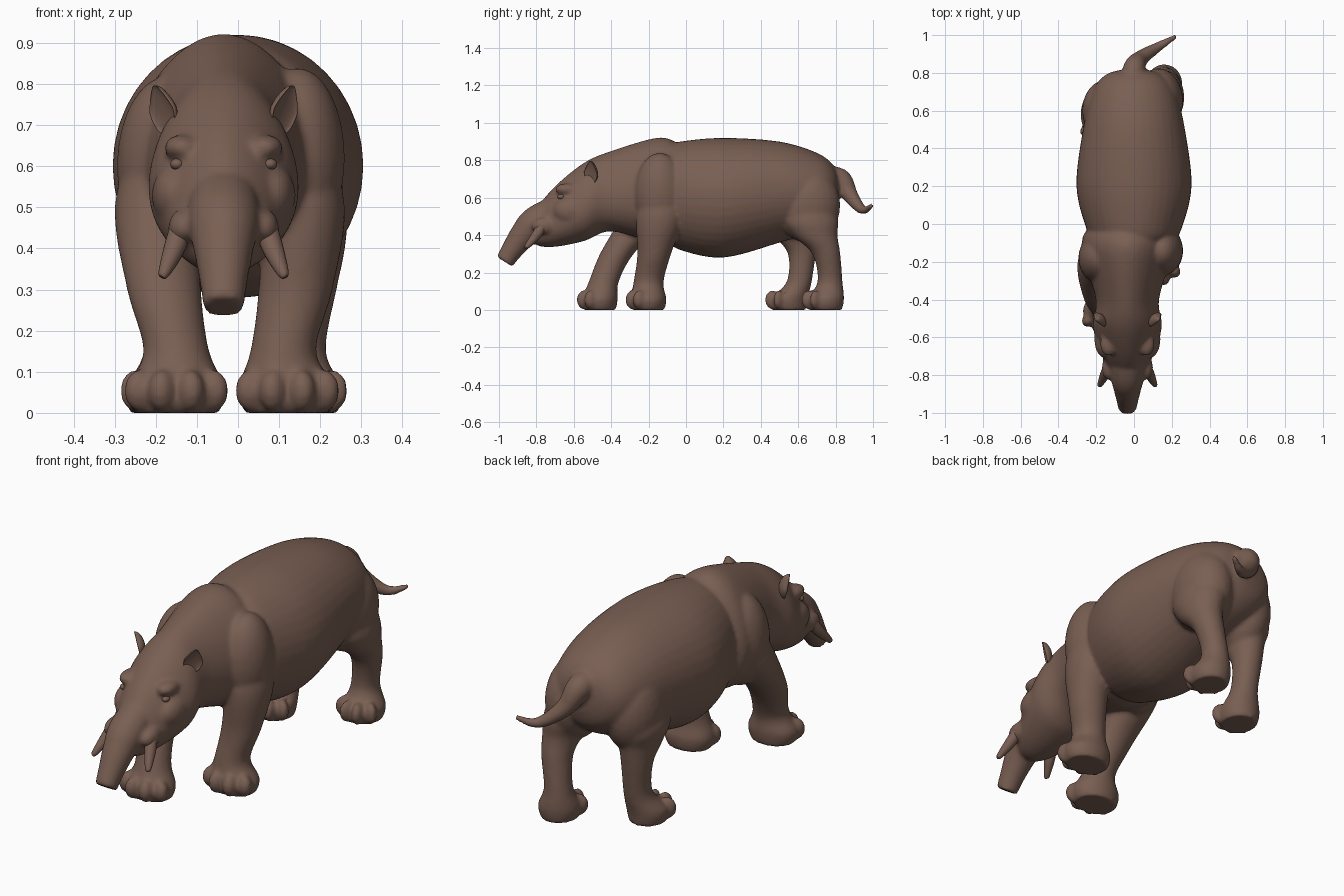
import bpy
import bmesh
import math
from mathutils import Vector, Matrix

default_cube = bpy.data.objects.get("Cube")
if default_cube:
    bpy.data.objects.remove(default_cube, do_unlink=True)

HEAD_X = -.035  # the head sits slightly off the body's centre line
SIDES = {"left": 1, "right": -1}

hide = bpy.data.materials.new("brown hide")
hide.use_nodes = True
hide.diffuse_color = (.19, .113, .085, 1)
shader = hide.node_tree.nodes["Principled BSDF"]
shader.inputs["Base Color"].default_value = hide.diffuse_color
shader.inputs["Roughness"].default_value = .8


def smooth_path(points, steps):
    """Catmull-Rom interpolation of points that also carry radii."""
    knots = [Vector(point) for point in points]
    knots = [knots[0], *knots, knots[-1]]
    path = []
    for before, start, end, after in zip(knots, knots[1:], knots[2:], knots[3:]):
        leave, arrive = (end - before) / 2, (after - start) / 2
        for step in range(steps):
            t = step / steps
            ease = t * t * (3 - 2 * t)
            path.append(start.lerp(end, ease)
                        + leave * t * (1 - t) ** 2
                        - arrive * t * t * (1 - t))
    return path + [knots[-1]]


def tube(bm, points, axis=None, sides=32, steps=6, taper=0):
    """Loft rings (x, y, z, sideways radius, other radius), tapered to one edge."""
    path = smooth_path(points, steps)
    rings = []
    for i, point in enumerate(path):
        before, after = path[max(i - 1, 0)], path[min(i + 1, len(path) - 1)]
        tangent = Vector(axis) if axis else (after - before).to_3d().normalized()
        across = Vector((1, 0, 0))
        across = (across - tangent * across.dot(tangent)).normalized()
        up = tangent.cross(across)
        centre = point.to_3d()
        ring = []
        for k in range(sides):
            angle = math.tau * k / sides
            wide = point[3] * (1 + taper * math.sin(angle))
            offset = (across * wide * math.cos(angle)
                      + up * point[4] * math.sin(angle))
            ring.append(bm.verts.new(centre + offset))
        rings.append(ring)
    for ring, following in zip(rings, rings[1:]):
        for k in range(sides):
            bm.faces.new((ring[k - 1], ring[k], following[k], following[k - 1]))
    bm.faces.new(rings[0])
    bm.faces.new(rings[-1])


def blob(bm, centre, radii, turn=0):
    """Add an ellipsoid turned about the vertical."""
    matrix = (Matrix.Translation(centre)
              @ Matrix.Rotation(turn, 4, 'Z')
              @ Matrix.Diagonal((*radii, 1)))
    return bmesh.ops.create_uvsphere(
        bm, u_segments=24, v_segments=16, radius=1, matrix=matrix)["verts"]


def barrel(bm, x, sections, taper=0):
    """Loft upright sections given as (y, top, bottom, half width)."""
    tube(bm, [(x, y, (top + low) / 2, wide, (top - low) / 2)
              for y, top, low, wide in sections],
         axis=(0, 1, 0), sides=40, taper=taper)


def leg(bm, shape, path):
    """Sweep a leg shape (z, width, length) along its (x, y) path to a toed foot."""
    rings = [(x, y, z, wide, long)
             for (x, y), (z, wide, long) in zip(path, shape)]
    x, y, z, wide, long = rings[-1]
    rings.append((x, y, 0, wide * .88, long * .9))
    tube(bm, rings, axis=(0, 0, 1))
    for toe in range(4):
        angle = math.radians(38 * (toe - 1.5))
        centre = (x + math.sin(angle) * wide * .87,
                  y - math.cos(angle) * long * .93, .054)
        blob(bm, centre, (wide * .28, .042, .052), angle)


def finish(name, bm):
    """Turn the bmesh into a smooth brown object."""
    bmesh.ops.recalc_face_normals(bm, faces=bm.faces)
    for face in bm.faces:
        face.smooth = True
    mesh = bpy.data.meshes.new(name)
    bm.to_mesh(mesh)
    bm.free()
    mesh.materials.append(hide)
    obj = bpy.data.objects.new(name, mesh)
    bpy.context.collection.objects.link(obj)
    return obj


# Barrel of the torso, from behind the shoulders to the rump
body = bmesh.new()
barrel(body, 0, [
    (-.1, .87, .37, .2), (-.03, .9, .32, .25), (.2, .92, .28, .305),
    (.5, .9, .36, .27), (.7, .84, .43, .22), (.79, .77, .5, .15),
    (.82, .68, .58, .05)])

# Shoulders, neck and head, narrower above than below
barrel(body, HEAD_X, [
    (-.02, .85, .42, .18), (-.06, .9, .37, .23), (-.16, .92, .36, .23),
    (-.4, .85, .42, .165), (-.54, .79, .37, .18), (-.68, .68, .34, .14),
    (-.78, .57, .34, .09), (-.85, .46, .38, .04)], taper=.18)

# Short drooping trunk
tube(body, [(HEAD_X, y, z, radius, radius) for y, z, radius in (
    (-.6, .57, .08), (-.79, .475, .088), (-.87, .4, .073),
    (-.93, .32, .058), (-.97, .258, .05))])

# Brows, cheeks and lips
for side in SIDES.values():
    for out, y, z, radii in (
            (.1, -.635, .645, (.045, .065, .032)),
            (.12, -.61, .53, (.055, .1, .075)),
            (.1, -.76, .45, (.035, .065, .045))):
        blob(body, (HEAD_X + side * out, y, z), radii)

# Shoulder and thigh muscles
for centre, radii in (
        ((.145, -.14, .62), (.115, .135, .22)),
        ((-.17, -.18, .6), (.125, .14, .22)),
        ((.13, .65, .56), (.13, .175, .2)),
        ((-.145, .6, .55), (.13, .165, .2))):
    blob(body, centre, radii)

# Front legs: left standing, right stepping forward
front = [(.7, .07, .09), (.5, .1, .125), (.3, .09, .09),
         (.15, .08, .08), (.06, .12, .095)]
leg(body, front, [(.14, -.13), (.16, -.14), (.14, -.17),
                  (.11, -.2), (.12, -.2)])
leg(body, front, [(-.18, -.16), (-.2, -.22), (-.18, -.37),
                  (-.15, -.44), (-.15, -.46)])

# Hind legs: left trailing, right forward
hind = [(.7, .08, .1), (.5, .11, .15), (.4, .09, .12),
        (.3, .07, .075), (.15, .064, .067), (.06, .095, .1)]
leg(body, hind, [(.11, .64), (.15, .66), (.17, .69), (.17, .75),
                 (.15, .77), (.16, .745)])
leg(body, hind, [(-.12, .59), (-.17, .58), (-.17, .59), (-.17, .62),
                 (-.165, .605), (-.18, .55)])

# Tail swinging to the left and curling up at the tip
tube(body, [(x, y, z, radius, radius) for x, y, z, radius in (
    (0, .7, .69, .07), (0, .82, .7, .06), (.04, .88, .61, .042),
    (.14, .945, .535, .025), (.225, .995, .56, .012))], sides=20)

# Fuse the volumes into one soft skin
skin = finish("body", body)
remesh = skin.modifiers.new("fuse", 'REMESH')
remesh.mode = 'VOXEL'
remesh.voxel_size = .01
remesh.use_smooth_shade = True
soften = skin.modifiers.new("soften", 'SMOOTH')
soften.factor = .5
soften.iterations = 7

for label, side in SIDES.items():
    # Small curved tusk
    tusk = bmesh.new()
    tube(tusk, [(HEAD_X + side * out, y, z, radius, radius)
                for out, y, z, radius in (
                    (.1, -.76, .46, .028), (.12, -.8, .4, .026),
                    (.145, -.85, .34, .014), (.15, -.857, .33, .004))], sides=16)
    finish(label + "_tusk", tusk)

    # Cupped ear, narrowing to the top and leaning outwards
    ear = bmesh.new()
    for vert in blob(ear, (0, 0, 0), (1, 1, 1)):
        if vert.co.y < 0:
            vert.co.y *= -.35
        if vert.co.z > 0:
            vert.co.x *= 1 - vert.co.z / 2
    pose = (Matrix.Translation((HEAD_X + side * .152, -.51, .735))
            @ Matrix.Rotation(side * math.radians(16), 4, 'Y')
            @ Matrix.Rotation(side * math.radians(50), 4, 'Z')
            @ Matrix.Diagonal((.045, .034, .064, 1)))
    bmesh.ops.transform(ear, matrix=pose, verts=ear.verts)
    finish(label + "_ear", ear)

    # Eye under the brow
    eye = bmesh.new()
    blob(eye, (HEAD_X + side * .113, -.668, .605), (.017, .02, .014))
    finish(label + "_eye", eye)
